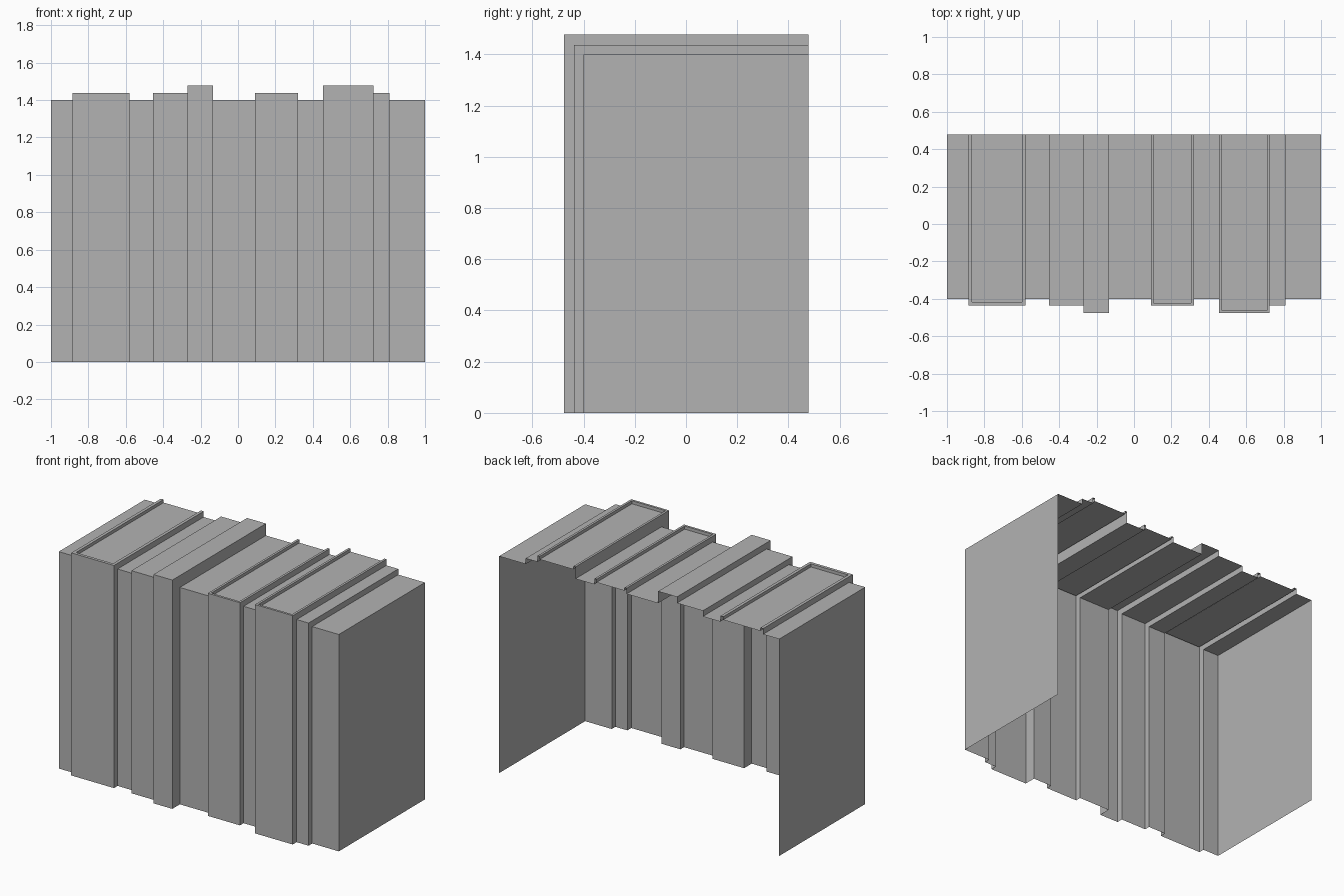
import bpy
import bmesh

cube = bpy.data.objects.get("Cube")
if cube:
    bpy.data.objects.remove(cube, do_unlink=True)

FRONT, BACK, TOP = -0.4, 0.478, 1.4
LOW, HIGH = 0.037, 0.077
SINK = 0.02

# Bays from right to left: end x, projection, rim width (0 = plain top)
START = -1.0
BAYS = [
    (-0.885, 0, 0), (-0.58, LOW, 0.02), (-0.455, 0, 0), (-0.27, LOW, 0),
    (-0.135, HIGH, 0), (0.09, 0, 0), (0.32, LOW, 0.015), (0.455, 0, 0),
    (0.725, HIGH, 0.015), (0.81, LOW, 0), (1.0, 0, 0),
]

grey = bpy.data.materials.new("plain grey")
grey.use_nodes = True
colour = (0.45, 0.45, 0.45, 1)
grey.diffuse_color = colour
grey.node_tree.nodes["Principled BSDF"].inputs["Base Color"].default_value = colour


def build(name, polygons):
    bm = bmesh.new()
    for points in polygons:
        bm.faces.new([bm.verts.new(p) for p in points])
    bmesh.ops.remove_doubles(bm, verts=bm.verts, dist=0.0001)
    mesh = bpy.data.meshes.new(name)
    bm.to_mesh(mesh)
    bm.free()
    mesh.materials.append(grey)
    obj = bpy.data.objects.new(name, mesh)
    bpy.context.collection.objects.link(obj)


def flat(x0, x1, y0, y1, z):
    return [(x0, y0, z), (x1, y0, z), (x1, y1, z), (x0, y1, z)]


def front_wall(x0, x1, y, z0, z1):
    return [(x0, y, z0), (x1, y, z0), (x1, y, z1), (x0, y, z1)]


def side_wall(x, y0, y1, z0, z1, facing):
    points = [(x, y0, z0), (x, y1, z0), (x, y1, z1), (x, y0, z1)]
    return points if facing > 0 else points[::-1]


def bay(x0, x1, step, rim):
    y, z = FRONT - step, TOP + step
    faces = [front_wall(x0, x1, y, 0, z)]
    if not rim:
        return faces + [flat(x0, x1, y, BACK, z)]
    # Raised rim on three sides of a sunken roof panel, open at the back
    a, b, c, floor = x0 + rim, x1 - rim, y + rim, z - SINK
    return faces + [
        flat(x0, x1, y, c, z), flat(x0, a, c, BACK, z), flat(b, x1, c, BACK, z),
        flat(a, b, c, BACK, floor), front_wall(a, b, c, floor, z)[::-1],
        side_wall(a, c, BACK, floor, z, 1), side_wall(b, c, BACK, floor, z, -1),
    ]


def riser(x, before, after):
    # L-shaped return joining two neighbouring bays
    low, high = sorted((before, after))
    points = [(x, FRONT - high, 0), (x, FRONT - low, 0),
              (x, FRONT - low, TOP + low), (x, BACK, TOP + low),
              (x, BACK, TOP + high), (x, FRONT - high, TOP + high)]
    return points if before > after else points[::-1]


# Stepped front and roof as one open shell
shell = []
x, previous = START, None
for end, step, rim in BAYS:
    if previous is not None:
        shell.append(riser(x, previous, step))
    shell += bay(x, end, step, rim)
    x, previous = end, step
build("stepped_front_and_roof", shell)

# Plain end walls
for name, side in (("right_wall", -1), ("left_wall", 1)):
    build(name, [side_wall(side, FRONT, BACK, 0, TOP, side)])
